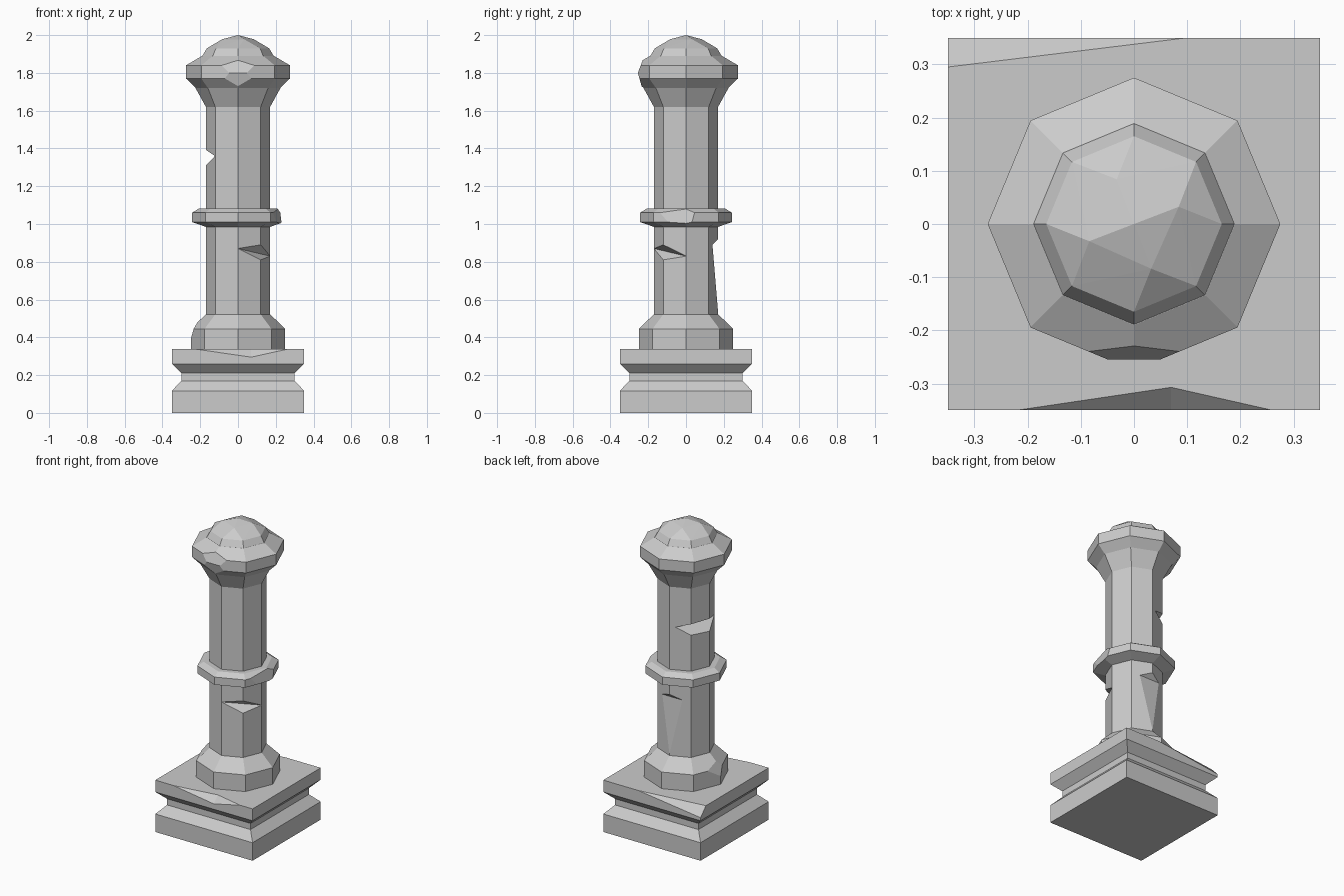
import bpy, bmesh
from math import sin, cos, radians, sqrt
from mathutils import Vector, Matrix

if "Cube" in bpy.data.objects:
    bpy.data.objects.remove(bpy.data.objects["Cube"])


def finish(name, bm):
    bmesh.ops.recalc_face_normals(bm, faces=bm.faces)
    me = bpy.data.meshes.new(name)
    bm.to_mesh(me)
    bm.free()
    ob = bpy.data.objects.new(name, me)
    bpy.context.collection.objects.link(ob)
    return ob


def ring_points(r, z, sides, start=0):
    return [Vector((r * cos(radians(start + 360 * i / sides)),
                    r * sin(radians(start + 360 * i / sides)), z)) for i in range(sides)]


def lathe(name, profile, sides=8, start=0, chips=()):
    """Faceted solid from (radius, z) pairs; chips are (point, outward normal) planes sliced off."""
    bm = bmesh.new()
    rings = [[bm.verts.new(p) for p in ring_points(r, z, sides, start)] for r, z in profile]
    for a, b in zip(rings, rings[1:]):
        for i in range(sides):
            j = (i + 1) % sides
            bm.faces.new((a[i], a[j], b[j], b[i]))
    bm.faces.new(rings[0][::-1])
    bm.faces.new(rings[-1])
    for point, normal in chips:
        geom = bm.verts[:] + bm.edges[:] + bm.faces[:]
        bmesh.ops.bisect_plane(bm, geom=geom, plane_co=point, plane_no=normal, clear_outer=True)
        bmesh.ops.holes_fill(bm, edges=[e for e in bm.edges if e.is_boundary], sides=0)
    return finish(name, bm)


def hull(name, points):
    bm = bmesh.new()
    for p in points:
        bm.verts.new(p)
    res = bmesh.ops.convex_hull(bm, input=bm.verts[:])
    junk = {g for g in res["geom_interior"] + res["geom_unused"] if isinstance(g, bmesh.types.BMVert)}
    bmesh.ops.delete(bm, geom=list(junk), context='VERTS')
    return finish(name, bm)


def carve(ob, cutter):
    mod = ob.modifiers.new("damage", 'BOOLEAN')
    mod.operation = 'DIFFERENCE'
    mod.solver = 'EXACT'
    mod.object = cutter
    cutter.hide_render = True
    cutter.hide_set(True)


def wedge(name, azimuth, depth, z, up, down, tilt=0):
    """V-shaped cutter: valley at distance depth from the axis, opening outwards."""
    e, pts = 0.15, []
    for y in (-0.4, 0.4):
        zc = z + tilt * y
        pts += [Vector((depth, y, zc)), Vector((depth + e, y, zc + up * e)),
                Vector((depth + e, y, zc - down * e))]
    rot = Matrix.Rotation(radians(azimuth), 3, 'Z')
    return hull(name, [rot @ p for p in pts])


# Square plinth with a waist, a broken back corner and a nick in the front edge
q = sqrt(2)
a, b, c = Vector((-.35, .295, .337)), Vector((.1, .35, .337)), Vector((-.35, .35, .28))
n = (b - a).cross(c - a)
n = n if n.z > 0 else -n
plinth = lathe("plinth", [(.35 * q, 0), (.35 * q, .117), (.30 * q, .17), (.30 * q, .21),
                          (.35 * q, .26), (.35 * q, .337)], 4, 45, [(a, n)])
carve(plinth, hull("plinth_nick_cutter", [(-.22, -.35, .337), (.26, -.35, .337), (.07, -.307, .337),
                                          (.07, -.35, .295), (.07, -.45, .45)]))

# Octagonal foot with a chipped left corner
lathe("shaft_foot", [(.25, .337), (.25, .445), (.17, .522)],
      chips=[((-.25, 0, .39), (-.93, .15, .36))])

# Shaft with two V cuts and one long flake on the back
shaft = lathe("shaft", [(.17, .5), (.17, 1.64)])
carve(shaft, wedge("front_cut_cutter", -45, .12, .85, .8, .8, -.167))
carve(shaft, wedge("left_cut_cutter", 162, .08, 1.36, .4, .6))
carve(shaft, wedge("back_flake_cutter", 90, .14, .89, 1, 12))

# Middle band, chipped on the right
lathe("middle_band", [(.17, .985), (.243, 1.01), (.243, 1.06), (.205, 1.083)],
      chips=[((.219, 0, 1.035), (.96, -.2, .17))])

# Flared capital with a broken front corner
lathe("capital", [(.17, 1.62), (.225, 1.72), (.275, 1.77), (.275, 1.84), (.19, 1.89)],
      chips=[((0, -.255, 1.8), (0, -.07, .027)), ((0, -.255, 1.8), (0, -.07, -.02))])

# Rough faceted dome
hull("dome", ring_points(.19, 1.888, 8) + ring_points(.165, 1.93, 8)
     + ring_points(.09, 1.978, 4, 21) + [Vector((0, 0, 2))])
